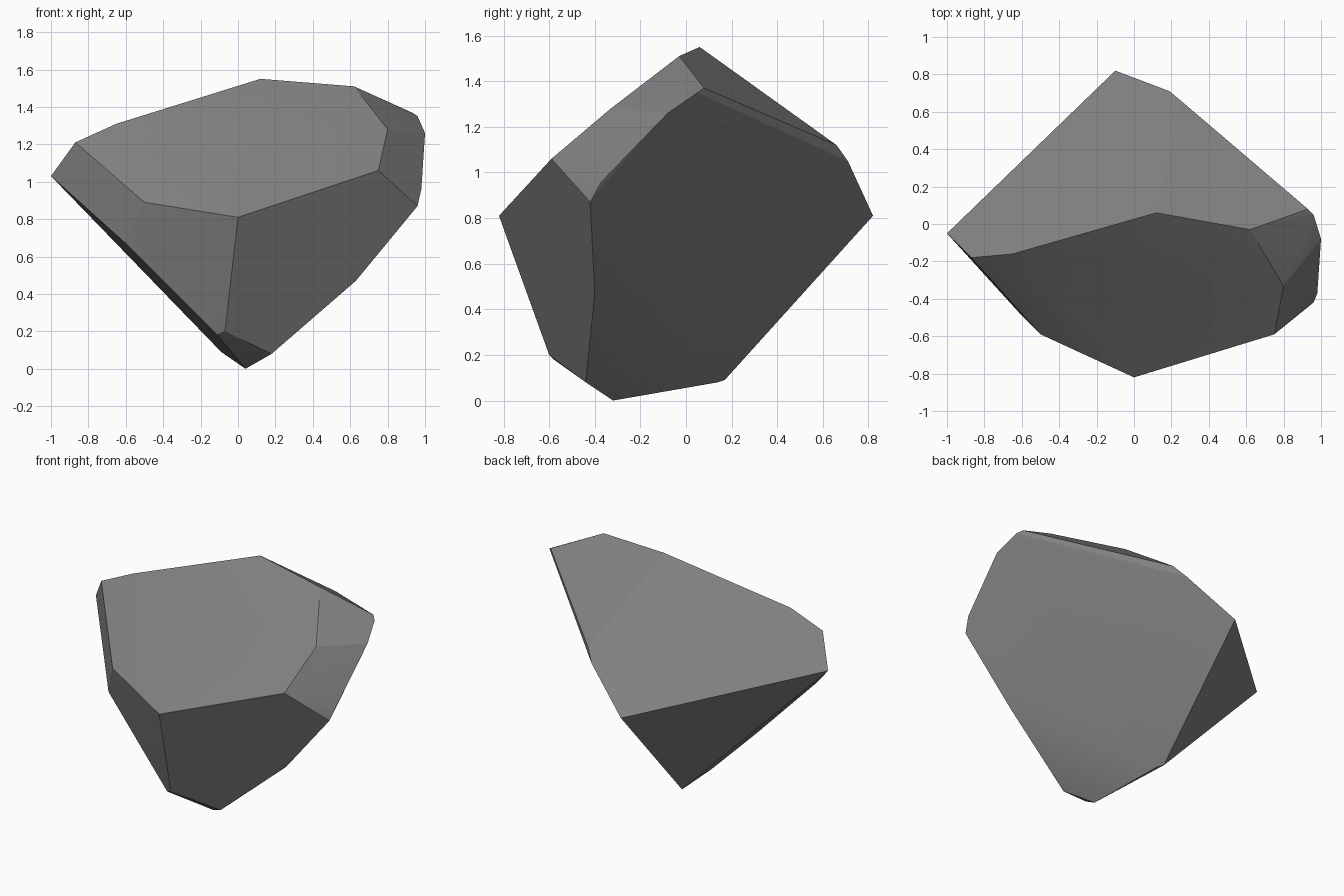
import bpy, bmesh, math

if "Cube" in bpy.data.objects:
    bpy.data.objects.remove(bpy.data.objects["Cube"])

# Corner points of the boulder; the rock is their convex hull
corners = [
    # upper rim and top ridge
    (-1.0, -0.05, 1.03), (-0.87, -0.18, 1.21), (-0.65, -0.16, 1.31),
    (0.12, 0.06, 1.55), (0.62, -0.03, 1.51), (0.93, 0.08, 1.37),
    # right-hand chipped end
    (0.96, 0.05, 1.35), (1.0, -0.08, 1.26), (0.80, -0.33, 1.28),
    (0.75, -0.59, 1.06), (0.98, -0.37, 0.96), (0.96, -0.42, 0.87),
    (0.63, -0.40, 0.47),
    # back
    (-0.10, 0.82, 0.81), (0.19, 0.71, 1.05), (0.25, 0.66, 1.12),
    # front and left
    (0.0, -0.82, 0.81), (-0.50, -0.59, 0.89), (-0.60, -0.49, 0.67),
    # foot
    (-0.07, -0.60, 0.20), (-0.11, -0.58, 0.18), (0.18, -0.44, 0.08),
    (0.04, -0.32, 0.0), (-0.09, 0.17, 0.09), (-0.06, 0.14, 0.08),
]

bm = bmesh.new()
for c in corners:
    bm.verts.new(c)
bmesh.ops.convex_hull(bm, input=bm.verts[:])
loose = [v for v in bm.verts if not v.link_faces]
bmesh.ops.delete(bm, geom=loose, context='VERTS')
bmesh.ops.recalc_face_normals(bm, faces=bm.faces[:])

mesh = bpy.data.meshes.new("boulder")
bm.to_mesh(mesh)
bm.free()
rock = bpy.data.objects.new("boulder", mesh)
bpy.context.collection.objects.link(rock)

# Stone colour
stone = bpy.data.materials.new("grey stone")
stone.diffuse_color = (0.22, 0.22, 0.22, 1)
stone.use_nodes = True
stone.node_tree.nodes["Principled BSDF"].inputs["Base Color"].default_value = stone.diffuse_color
mesh.materials.append(stone)

# Soften only the shallow edges
bpy.context.view_layer.objects.active = rock
rock.select_set(True)
bpy.ops.object.shade_smooth_by_angle(angle=math.radians(20))
